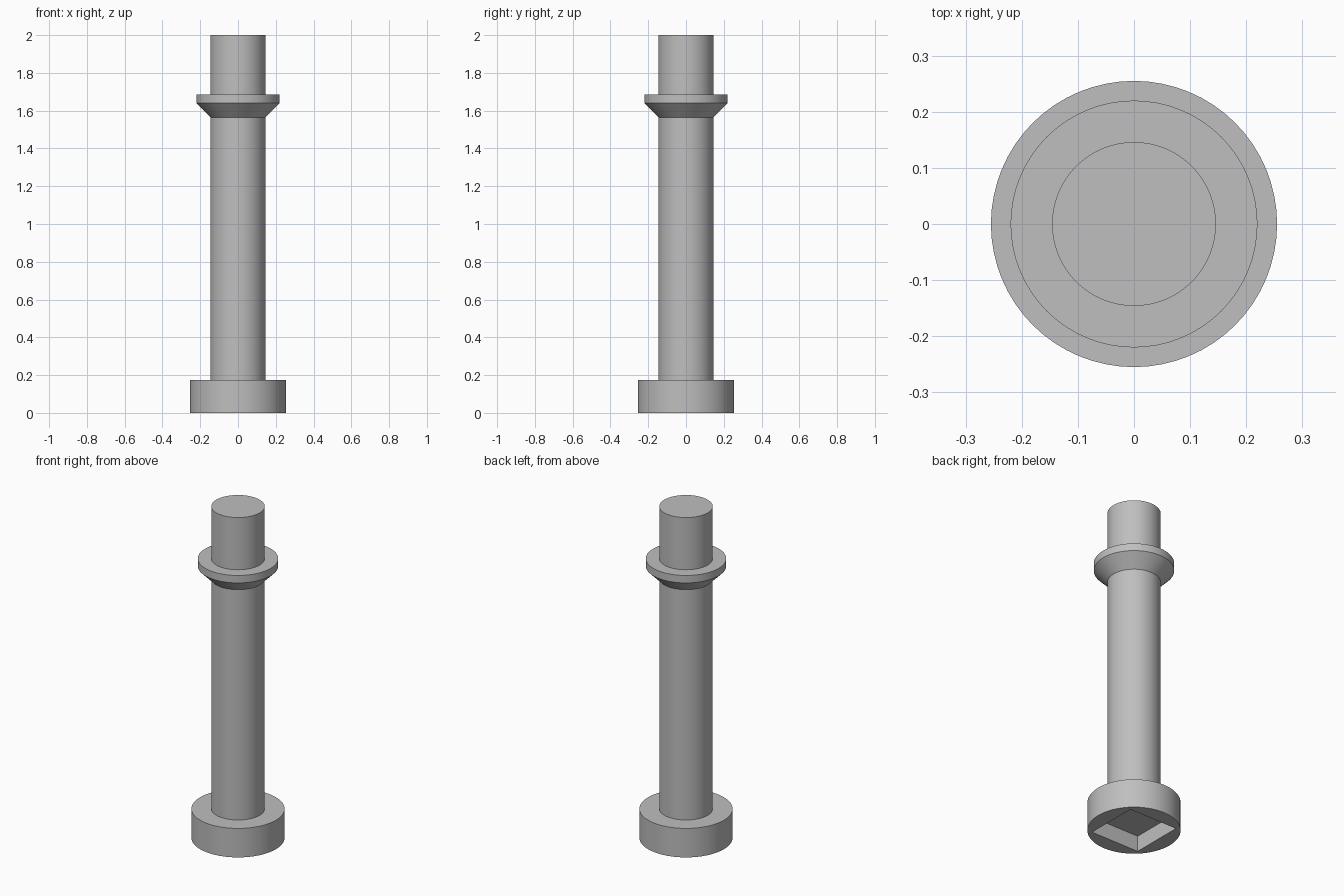
import bpy
import bmesh
from math import radians
from mathutils import Matrix, Vector

cube = bpy.data.objects.get("Cube")
if cube:
    bpy.data.objects.remove(cube, do_unlink=True)

SEGMENTS = 64
HEAD_TOP = 0.175
SHAFT_R = 0.146

steel = bpy.data.materials.new("grey_steel")
steel.use_nodes = True
colour = (0.52, 0.52, 0.52, 1)
steel.diffuse_color = colour
steel.node_tree.nodes["Principled BSDF"].inputs["Base Color"].default_value = colour


def make_object(name, bm):
    mesh = bpy.data.meshes.new(name)
    bmesh.ops.recalc_face_normals(bm, faces=bm.faces)
    bm.to_mesh(mesh)
    bm.free()
    mesh.materials.append(steel)
    obj = bpy.data.objects.new(name, mesh)
    bpy.context.collection.objects.link(obj)
    return obj


def smooth(obj):
    bpy.ops.object.select_all(action="DESELECT")
    obj.select_set(True)
    bpy.context.view_layer.objects.active = obj
    bpy.ops.object.shade_smooth_by_angle(angle=radians(30))


def turned(name, profile):
    """Solid of revolution from (radius, height) points, capped at both ends."""
    bm = bmesh.new()
    rings = []
    for radius, z in profile:
        ring = bmesh.ops.create_circle(
            bm, segments=SEGMENTS, radius=radius,
            matrix=Matrix.Translation((0, 0, z)))["verts"]
        rings.append(ring)
    for low, high in zip(rings, rings[1:]):
        for i in range(SEGMENTS):
            j = (i + 1) % SEGMENTS
            bm.faces.new((low[i], low[j], high[j], high[i]))
    bm.faces.new(rings[0])
    bm.faces.new(rings[-1])
    return make_object(name, bm)


# Shaft, standing on the head
shaft = turned("shaft", [(SHAFT_R, HEAD_TOP), (SHAFT_R, 2.0)])

# Collar with a conical underside
collar = turned("collar", [(SHAFT_R, 1.565), (0.22, 1.64), (0.22, 1.685), (SHAFT_R, 1.685)])

# Round head
head = turned("head", [(0.255, 0), (0.255, HEAD_TOP)])

# Square drive socket cut into the underside of the head
bm = bmesh.new()
bmesh.ops.create_cube(bm, size=1)
bmesh.ops.scale(bm, verts=bm.verts, vec=Vector((0.325, 0.325, 0.19)))
cutter = make_object("socket_cutter", bm)
cutter.hide_render = True
cut = head.modifiers.new("square_socket", "BOOLEAN")
cut.operation = "DIFFERENCE"
cut.solver = "EXACT"
cut.object = cutter
bpy.context.view_layer.objects.active = head
bpy.ops.object.modifier_apply(modifier=cut.name)
bpy.data.objects.remove(cutter, do_unlink=True)

for part in (shaft, collar, head):
    smooth(part)
